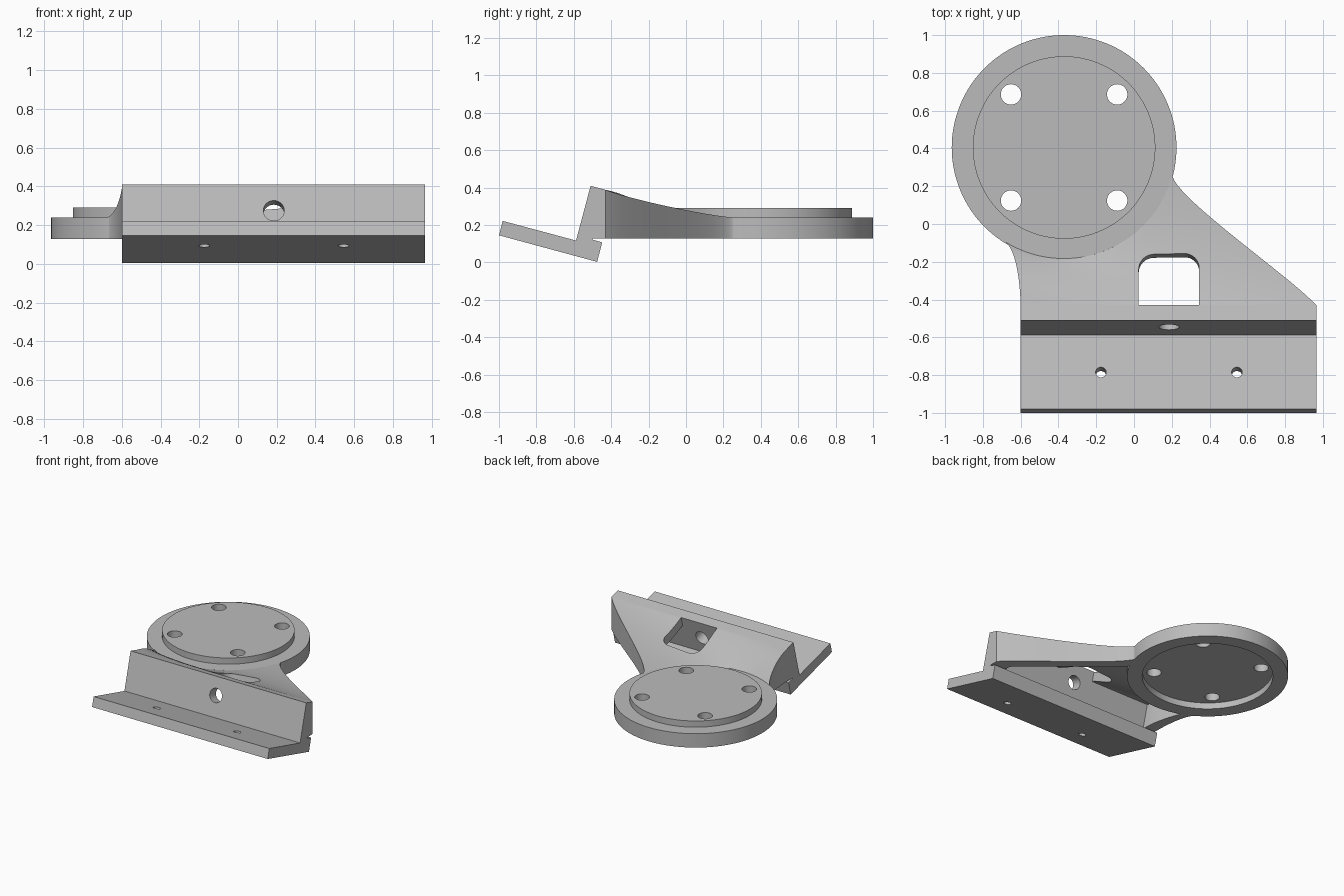
import bpy, bmesh, math
from mathutils import Vector

if "Cube" in bpy.data.objects:
    bpy.data.objects.remove(bpy.data.objects["Cube"], do_unlink=True)

grey = bpy.data.materials.new("machined_grey")
grey.use_nodes = True
COLOUR = (0.5, 0.5, 0.5, 1)
grey.diffuse_color = COLOUR
grey.node_tree.nodes["Principled BSDF"].inputs["Base Color"].default_value = COLOUR

TILT = math.radians(15)
ALONG = Vector((0, math.cos(TILT), -math.sin(TILT)))   # down the tilted plate
NORMAL = Vector((0, math.sin(TILT), math.cos(TILT)))   # out of the tilted plate
UP = Vector((0, 0, 1))
HUB = Vector((-0.37, 0.405, 0))
HUB_R = 0.595
LEFT, RIGHT = -0.6, 0.965
BACK_EDGE = Vector((0, -0.43, 0.388))                  # upright's top rear edge


def finish(name, bm):
    bmesh.ops.recalc_face_normals(bm, faces=bm.faces)
    mesh = bpy.data.meshes.new(name)
    bm.to_mesh(mesh)
    bm.free()
    mesh.materials.append(grey)
    obj = bpy.data.objects.new(name, mesh)
    bpy.context.collection.objects.link(obj)
    return obj


def extrude(name, points, vec):
    bm = bmesh.new()
    face = bm.faces.new([bm.verts.new(p) for p in points])
    new = bmesh.ops.extrude_face_region(bm, geom=[face], use_keep_orig=True)
    verts = [g for g in new["geom"] if isinstance(g, bmesh.types.BMVert)]
    bmesh.ops.translate(bm, verts=verts, vec=vec)
    return finish(name, bm)


def rod(name, start, vec, radius, sides=48):
    side = Vector((1, 0, 0))
    other = vec.normalized().cross(side)
    ring = []
    for i in range(sides):
        a = math.tau * i / sides
        ring.append(start + radius * (math.cos(a) * side + math.sin(a) * other))
    return extrude(name, ring, vec)


def activate(obj):
    bpy.ops.object.select_all(action="DESELECT")
    obj.select_set(True)
    bpy.context.view_layer.objects.active = obj


def cut(obj, cutters):
    for cutter in cutters:
        cutter.hide_render = True
        mod = obj.modifiers.new("cut", "BOOLEAN")
        mod.operation, mod.solver, mod.object = "DIFFERENCE", "EXACT", cutter
        activate(obj)
        bpy.ops.object.modifier_apply(modifier=mod.name)


def bezier(a, b, c, d, t):
    s = 1 - t
    return a * s**3 + b * 3 * s * s * t + c * 3 * s * t * t + d * t**3


# Web between the upright and the round hub
A0, A1 = math.radians(237.5), math.radians(347)


def rim(u, radius):
    a = A0 + (A1 - A0) * u
    return HUB + radius * Vector((math.cos(a), math.sin(a), 0))


def web_point(u, t, radius):
    l1, r1 = rim(0, radius), rim(1, radius)
    left = bezier(Vector((LEFT, -0.43, 0)), Vector((-0.605, -0.27, 0)),
                  Vector((-0.63, -0.13, 0)), l1, t)
    right = bezier(Vector((RIGHT, -0.43, 0)), Vector((0.82, -0.27, 0)),
                   Vector((0.17, 0.17, 0)), r1, t)
    p = left.lerp(right, u) + t * (rim(u, radius) - l1.lerp(r1, u))
    blend = t * t * (3 - 2 * t)
    slope = -(0.09 + 0.09 * u) * t * (1 - t) ** 2
    p.z = BACK_EDGE.z + (0.2395 - BACK_EDGE.z) * blend + slope
    return p


def web_solid(name, u0, u1, drop, bottom, radius, lead, rows=20, cols=32):
    bm = bmesh.new()
    top, low = [], []
    for j in range(-1, rows + 1):
        line = []
        for i in range(cols + 1):
            p = web_point(u0 + (u1 - u0) * i / cols, max(j, 0) / rows, radius)
            if j < 0:
                p -= ALONG * lead
            p.z -= drop
            line.append(p)
        top.append([bm.verts.new(p) for p in line])
        low.append([bm.verts.new((p.x, p.y, bottom)) for p in line])
    for j in range(rows + 1):
        for i in range(cols):
            for g in (top, low):
                bm.faces.new((g[j][i], g[j][i + 1], g[j + 1][i + 1], g[j + 1][i]))
        for i in (0, cols):
            bm.faces.new((top[j][i], top[j + 1][i], low[j + 1][i], low[j][i]))
    for j in (0, rows + 1):
        for i in range(cols):
            bm.faces.new((top[j][i], top[j][i + 1], low[j][i + 1], low[j][i]))
    return finish(name, bm)


web = web_solid("web", 0, 1, 0, 0.128, HUB_R - 0.007, 0.075)
pocket = web_solid("pocket_cutter", 0.06, 0.92, 0.08, -0.2, HUB_R - 0.05, 0.3)

# Window with two rounded corners, cut square to the tilted plate
W0, W1, DEPTH, ROUND = 0.025, 0.345, 0.29, 0.08
outline = [(W0, -0.005), (W1, -0.005)]
for cx, start in ((W1 - ROUND, 0), (W0 + ROUND, 90)):
    for k in range(9):
        a = math.radians(start + k * 90 / 8)
        outline.append((cx + ROUND * math.cos(a), DEPTH - ROUND + ROUND * math.sin(a)))
window = extrude("window_cutter",
                 [BACK_EDGE + Vector((x, 0, 0)) + ALONG * s - NORMAL * 0.3 for x, s in outline],
                 NORMAL * 0.5)
cut(web, [pocket, window])

# Tilted bracket: base plate, upright and rear lip in one section
section = [(-1, 0.145), (-0.98, 0.222), (-0.588, 0.117), (-0.51, 0.41),
           (-0.43, 0.388), (-0.501, 0.122), (-0.448, 0.107), (-0.475, 0.003)]
bracket = extrude("angle_bracket", [Vector((LEFT, y, z)) for y, z in section],
                  Vector((RIGHT - LEFT, 0, 0)))
holes = [rod("upright_hole_cutter", Vector((0.185, -0.548, 0.275)) - ALONG * 0.1,
             ALONG * 0.25, 0.054)]
for x in (-0.175, 0.545):
    holes.append(rod("base_hole_cutter", Vector((x, -0.785, 0.17)) - NORMAL * 0.15,
                     NORMAL * 0.3, 0.028, 32))
cut(bracket, holes)

# Round hub with raised face, underside recess and four bolt holes
hub = rod("hub_flange", HUB + UP * 0.128, UP * 0.112, HUB_R, 128)
face = rod("raised_face", HUB + UP * 0.2, UP * 0.09, 0.483, 128)
recess = rod("recess_cutter", HUB + UP * 0.05, UP * 0.128, 0.483, 128)
bolts = [rod("bolt_hole_cutter", HUB + Vector((sx * 0.281, sy * 0.281, 0)), UP * 0.5, 0.054)
         for sx in (-1, 1) for sy in (-1, 1)]
cut(hub, [recess] + bolts)
cut(face, bolts)

# Remove the used cutters and smooth the curved walls
for cutter in [pocket, window, recess] + holes + bolts:
    bpy.data.objects.remove(cutter, do_unlink=True)
for part in (web, bracket, hub, face):
    activate(part)
    bpy.ops.object.shade_smooth_by_angle(angle=math.radians(30))
